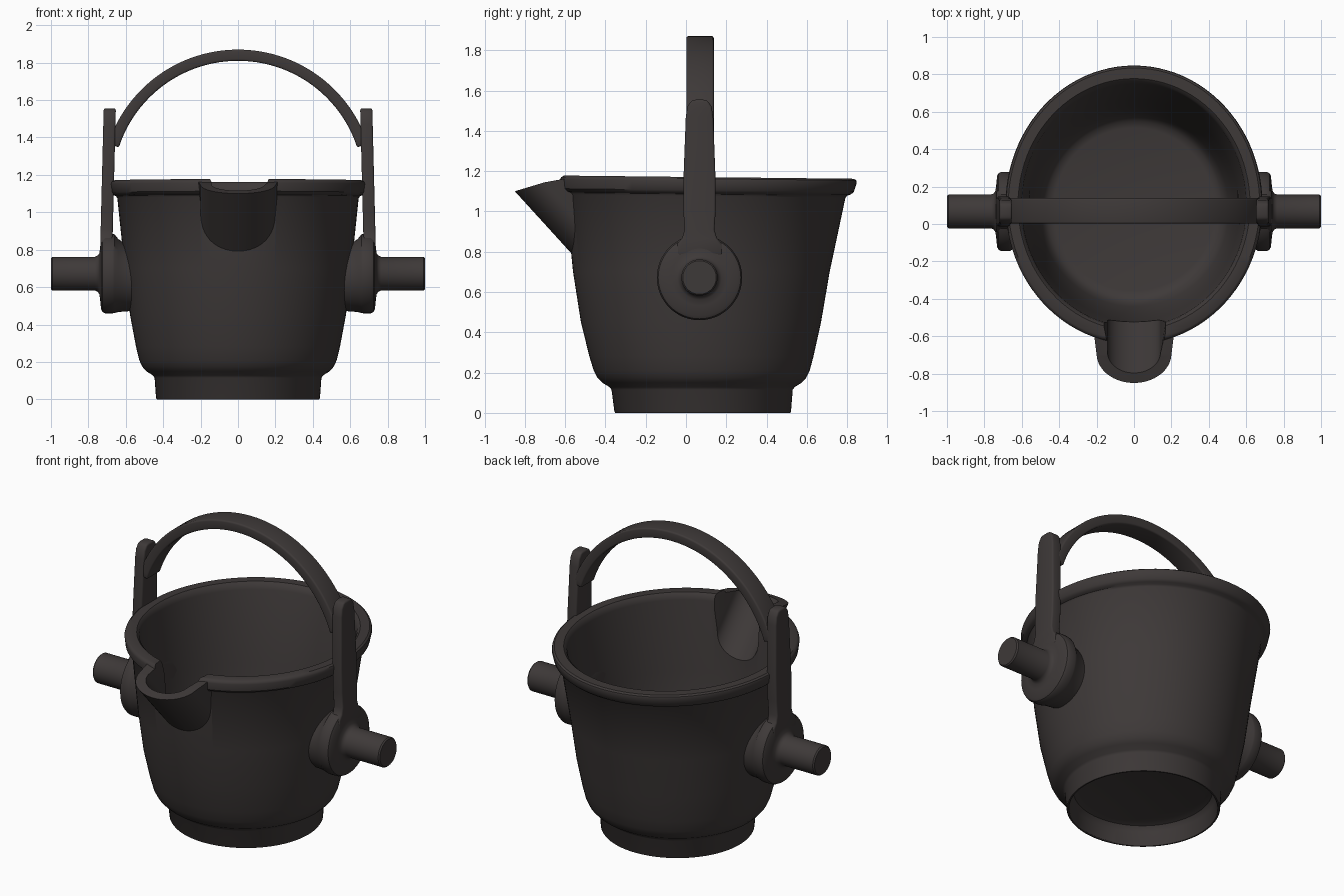
import bpy, bmesh, math

if "Cube" in bpy.data.objects:
    bpy.data.objects.remove(bpy.data.objects["Cube"])

iron = bpy.data.materials.new("dark iron")
iron.diffuse_color = (0.048, 0.041, 0.040, 1)
iron.use_nodes = True
iron.node_tree.nodes["Principled BSDF"].inputs["Base Color"].default_value = iron.diffuse_color
HY, PZ = 0.067, 0.672          # handle plane y, trunnion axis z


def make(name, rings, bevel=0.0, angle=35):
    """Skin a list of equal-length vertex rings and cap both ends."""
    bm = bmesh.new()
    vs = [[bm.verts.new(p) for p in ring] for ring in rings]
    n = len(rings[0])
    for a, b in zip(vs, vs[1:]):
        for i in range(n):
            bm.faces.new((a[i], a[(i + 1) % n], b[(i + 1) % n], b[i]))
    caps = [bm.faces.new(vs[0]), bm.faces.new(vs[-1][::-1])]
    bmesh.ops.recalc_face_normals(bm, faces=bm.faces)
    bmesh.ops.triangulate(bm, faces=caps)
    me = bpy.data.meshes.new(name)
    bm.to_mesh(me)
    bm.free()
    ob = bpy.data.objects.new(name, me)
    bpy.context.collection.objects.link(ob)
    me.materials.append(iron)
    if bevel:
        m = ob.modifiers.new("bevel", 'BEVEL')
        m.width, m.segments, m.limit_method = bevel, 3, 'ANGLE'
        m.angle_limit = math.radians(40)
    smooth(ob, angle)
    return ob


def smooth(ob, angle):
    bpy.ops.object.select_all(action='DESELECT')
    ob.select_set(True)
    bpy.context.view_layer.objects.active = ob
    for m in list(ob.modifiers):
        bpy.ops.object.modifier_apply(modifier=m.name)
    bpy.ops.object.shade_smooth_by_angle(angle=math.radians(angle))


def pot_ring(r, z, n=96):
    """Ring that grows slightly oval and drifts back with height."""
    t = min(z, 1.17) / 1.17
    cy = 0.083 - 0.03 * t + 0.052 * t ** 3
    ry = r * (1 + 0.085 * t)
    out = []
    for i in range(n):
        a = 2 * math.pi * i / n
        y = cy + ry * math.sin(a)
        tilt = -0.011 * (y - cy) if z > 1.05 else 0
        out.append((r * math.cos(a), y, z + tilt))
    return out


def spout(name, r, c0, low, top=None, flare=1.0, n=48):
    """Forward-leaning stadium column; the outer one has a sloping top."""
    def ring(z):
        out = []
        for i in range(n):
            a = 2 * math.pi * (i + 0.5) / n
            back = math.sin(a) > 0
            dy = r * math.sin(a) + (0.2 if back else 0)
            zz = z or min(1.179, (1.175 + 0.3 * (c0 + 1.601 + dy)) / 1.273)
            x = r * math.cos(a) * (flare if back and z != low else 1)
            out.append((x, c0 - 0.91 * (zz - 1.1) + dy, zz))
        return out
    return make(name, [ring(low), ring(top)])


# Pot body with foot ring, recessed underside and rolled lip
outer = [(0.36, 0.13), (0.395, 0.118), (0.415, 0.09), (0.422, 0.005), (0.426, 0),
         (0.434, 0), (0.438, 0.006), (0.446, 0.115), (0.455, 0.128), (0.49, 0.15),
         (0.512, 0.175), (0.528, 0.21), (0.545, 0.28), (0.577, 0.45), (0.606, 0.7),
         (0.645, 1.075), (0.652, 1.086), (0.668, 1.092), (0.68, 1.105),
         (0.687, 1.15), (0.683, 1.162), (0.672, 1.17)]
pot = make("pot_body", [pot_ring(r, z) for r, z in outer])

# Pouring spout and the hollow inside
inner = [(0.43, 0.19), (0.465, 0.20), (0.49, 0.23), (0.507, 0.28), (0.537, 0.45),
         (0.562, 0.7), (0.60, 1.13), (0.606, 1.155), (0.625, 1.175), (0.64, 1.45)]
parts = [(spout("spout_shell", 0.2, -0.65, 0.72, flare=1.12), 'UNION'),
         (make("cavity_cutter", [pot_ring(r, z) for r, z in inner]), 'DIFFERENCE'),
         (spout("spout_cutter", 0.142, -0.64, 0.75, 1.4, flare=1.3), 'DIFFERENCE')]
for ob, op in parts:
    m = pot.modifiers.new(ob.name, 'BOOLEAN')
    m.operation, m.object, m.solver = op, ob, 'EXACT'
smooth(pot, 35)
for ob, op in parts:
    bpy.data.objects.remove(ob)

# Trunnion flange and pin: radius, x, drop of the ring centre
flange = [(0.175, 0.575, 0.025), (0.18, 0.60, 0.022), (0.195, 0.64, 0.01),
          (0.21, 0.66, 0), (0.212, 0.67, 0), (0.212, 0.71, 0), (0.205, 0.724, 0),
          (0.19, 0.732, 0), (0.14, 0.737, 0), (0.11, 0.741, 0), (0.097, 0.75, 0),
          (0.09, 0.765, 0), (0.09, 0.992, 0), (0.083, 1.0, 0)]
# Half outline of the lug: distance from centre line, height
half = [(0.11, 0.78), (0.11, 0.84), (0.085, 0.87), (0.074, 0.91), (0.08, 1.0),
        (0.08, 1.15), (0.068, 1.47), (0.06, 1.52), (0.04, 1.55), (0.015, 1.555)]
outline = half + [(-d, z) for d, z in reversed(half)]
for s, side in ((1, "right"), (-1, "left")):
    rings = []
    for k, (r, x, drop) in enumerate(flange):
        ring = []
        for i in range(48):
            a = 2 * math.pi * i / 48
            d = r * math.cos(a)
            sink = 0.9 * d * d if k < 2 else 0      # follow the curved wall
            ring.append((s * (x - sink), HY + d, PZ - drop + r * math.sin(a)))
        rings.append(ring)
    make("trunnion_" + side, rings)
    rings = [[(s * (x - 0.025 * (z - 0.8)), HY + d, z) for d, z in outline]
             for x in (0.672, 0.737)]
    make("handle_lug_" + side, rings, bevel=0.01)

# Arched handle band
arc = []
for i in range(49):
    a = math.radians(-72 + 144 * i / 48)
    arc.append([(r * math.sin(a), HY + 0.003 + d, 1.14 + r * math.cos(a))
                for r, d in ((0.67, -0.068), (0.73, -0.068), (0.73, 0.068), (0.67, 0.068))])
make("handle_arch", arc, bevel=0.01)
